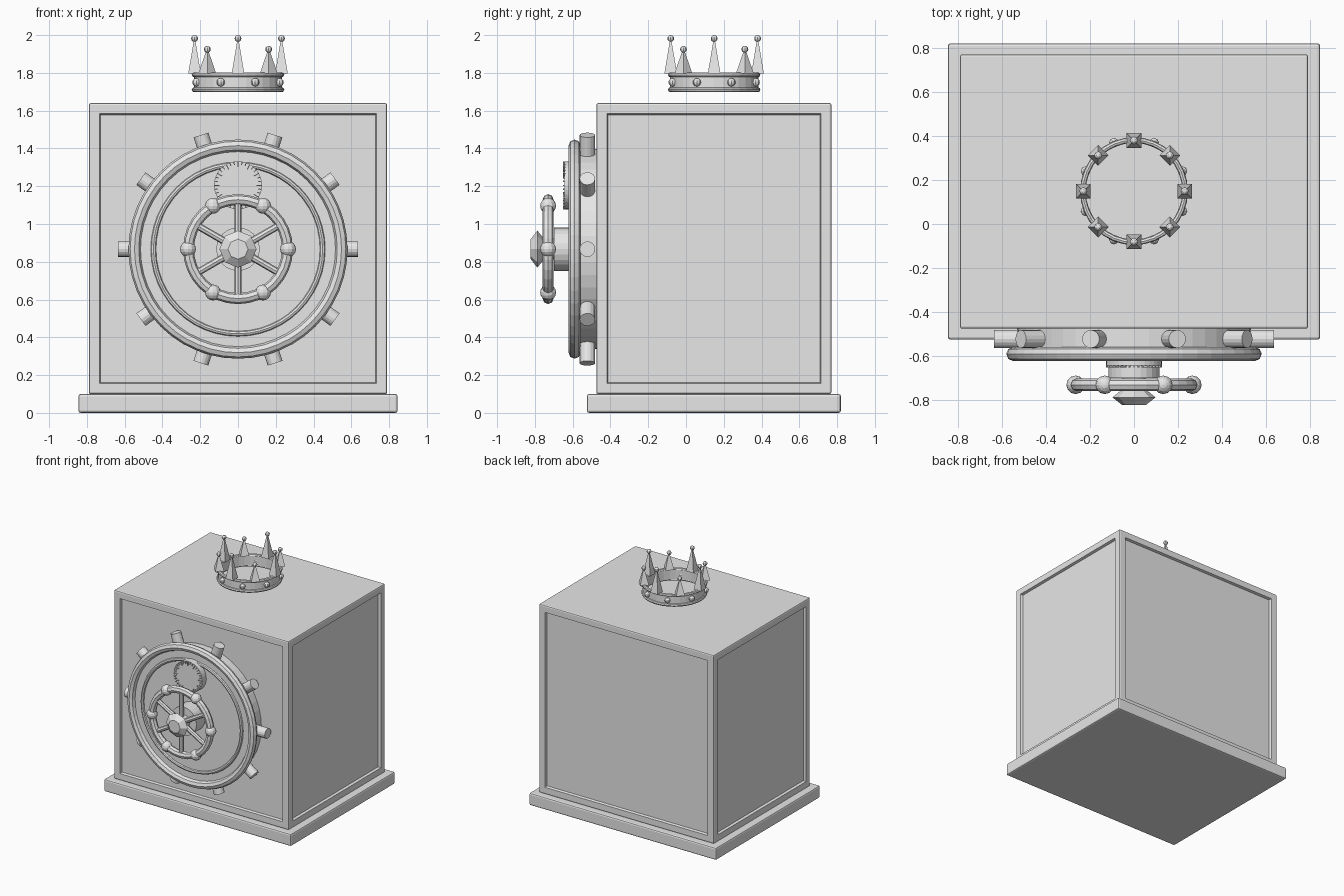
import bpy, bmesh
from math import pi, cos, sin, radians
from mathutils import Vector

cube = bpy.data.objects.get("Cube")
if cube:
    bpy.data.objects.remove(cube, do_unlink=True)

grey = bpy.data.materials.new("plain grey")
grey.use_nodes = True
grey.diffuse_color = (0.8, 0.8, 0.8, 1)
grey.node_tree.nodes["Principled BSDF"].inputs["Base Color"].default_value = (0.8, 0.8, 0.8, 1)

DOOR_Z = 0.867
CROWN_Y = 0.149
FACE = (pi / 2, 0, 0)  # turns a part's axis from z to -y


def finish(name):
    ob = bpy.context.object
    ob.name = name
    ob.data.materials.append(grey)
    return ob


def rod(name, a, b, r1, r2=None, sides=16, spin=0):
    """Cylinder, or cone, from point a to point b."""
    a, b = Vector(a), Vector(b)
    quat = (b - a).to_track_quat('Z', 'Y')
    bpy.ops.mesh.primitive_cone_add(vertices=sides, radius1=r1, radius2=r1 if r2 is None else r2,
                                    depth=(b - a).length, location=(a + b) / 2)
    ob = finish(name)
    ob.rotation_euler = quat.to_euler()
    if spin:
        ob.rotation_euler.z += spin
    return ob


def ring(name, loc, major, minor, rot=(0, 0, 0), segs=48):
    bpy.ops.mesh.primitive_torus_add(major_radius=major, minor_radius=minor, major_segments=segs,
                                     minor_segments=8, location=loc, rotation=rot)
    return finish(name)


def ball(name, loc, r, segs=8, rings=6, rot=(0, 0, 0)):
    bpy.ops.mesh.primitive_uv_sphere_add(segments=segs, ring_count=rings, radius=r,
                                         location=loc, rotation=rot)
    return finish(name)


def on_door(angle, r, y):
    return (r * cos(angle), y, DOOR_Z + r * sin(angle))


def on_crown(angle, r, z):
    return (r * cos(angle), CROWN_Y + r * sin(angle), z)


def block(name, lo, hi, bevel, panels=False):
    """Bevelled box, optionally with a sunken panel in each of its four sides."""
    lo, hi = Vector(lo), Vector(hi)
    bm = bmesh.new()
    bmesh.ops.create_cube(bm, size=1)
    for v in bm.verts:
        v.co = (lo + hi) / 2 + v.co * (hi - lo)
    bmesh.ops.bevel(bm, geom=bm.edges[:], offset=bevel, segments=2, profile=0.5, affect='EDGES')
    bm.normal_update()
    if panels:
        sides = [f for f in bm.faces if abs(f.normal.z) < 0.01 and f.calc_area() > 1]
        bmesh.ops.inset_individual(bm, faces=sides, thickness=0.075 - bevel)
        bmesh.ops.inset_individual(bm, faces=sides, thickness=0.008, depth=-0.02)
    me = bpy.data.meshes.new(name)
    bm.to_mesh(me)
    bm.free()
    me.materials.append(grey)
    ob = bpy.data.objects.new(name, me)
    bpy.context.collection.objects.link(ob)


# Cabinet
block("base_plinth", (-0.845, -0.525, 0), (0.845, 0.82, 0.1), 0.012)
block("safe_body", (-0.79, -0.475, 0.1), (0.79, 0.77, 1.64), 0.01, panels=True)

# Round door with rim, inner ring and locking bolts
rod("door_disc", on_door(0, 0, -0.45), on_door(0, 0, -0.59), 0.53, sides=48)
ring("door_rim", on_door(0, 0, -0.59), 0.548, 0.032, FACE)
ring("door_inner_ring", on_door(0, 0, -0.592), 0.448, 0.014, FACE)
for i in range(10):
    a = i * 2 * pi / 10
    rod("locking_bolt", on_door(a, 0.5, -0.522), on_door(a, 0.635, -0.522), 0.041)

# Combination dial with tick marks
dial_z = 1.205
rod("dial", (0, -0.58, dial_z), (0, -0.642, dial_z), 0.127, sides=32)
for i in range(36):
    a = i * 2 * pi / 36
    length = 0.03 if i % 3 == 0 else 0.018
    r = 0.127 - length / 2
    bpy.ops.mesh.primitive_cube_add(size=1, location=(r * cos(a), -0.645, dial_z + r * sin(a)),
                                    rotation=(0, -a, 0))
    bpy.context.object.scale = (length, 0.014, 0.005)
    finish("dial_tick")

# Hand wheel
WHEEL_Y = -0.73
rod("wheel_hub", on_door(0, 0, -0.58), on_door(0, 0, -0.7), 0.115, sides=24)
rod("wheel_axle", on_door(0, 0, -0.69), on_door(0, 0, -0.765), 0.055, sides=16)
ring("wheel_rim", on_door(0, 0, WHEEL_Y), 0.262, 0.029, FACE, 32)
for i in range(6):
    a = i * pi / 3
    ball("wheel_knob", on_door(a, 0.265, WHEEL_Y), 0.042, 12, 8)
    rod("wheel_spoke", on_door(a + pi / 6, 0, WHEEL_Y), on_door(a + pi / 6, 0.262, WHEEL_Y), 0.019, sides=8)

# Faceted cap on the wheel
rod("cap_back", on_door(0, 0, -0.752), on_door(0, 0, -0.787), 0.055, 0.098, sides=8)
rod("cap_front", on_door(0, 0, -0.787), on_door(0, 0, -0.822), 0.098, 0.053, sides=8)

# Crown band: open tube with a bead at the top and bottom
bpy.ops.mesh.primitive_cylinder_add(vertices=32, radius=0.234, depth=0.085, end_fill_type='NOTHING',
                                    location=(0, CROWN_Y, 1.75))
band = finish("crown_band")
wall = band.modifiers.new("wall", 'SOLIDIFY')
wall.thickness = 0.014
ring("crown_lower_bead", (0, CROWN_Y, 1.711), 0.232, 0.013, segs=32)
ring("crown_upper_bead", (0, CROWN_Y, 1.79), 0.232, 0.013, segs=32)

# Crown spikes, tall and short in turn, with gems between them
for i in range(8):
    a = i * pi / 4
    tip = 1.982 if i % 2 == 0 else 1.925
    bpy.ops.mesh.primitive_cone_add(vertices=4, radius1=0.047, radius2=0.003, depth=tip - 1.797,
                                    location=on_crown(a, 0.23, (tip + 1.797) / 2),
                                    rotation=(0, 0, a + pi / 4))
    finish("crown_spike")
    ball("spike_ball", on_crown(a, 0.23, tip), 0.018)
    ball("crown_gem", on_crown(a + radians(22.5), 0.238, 1.75), 0.022)
